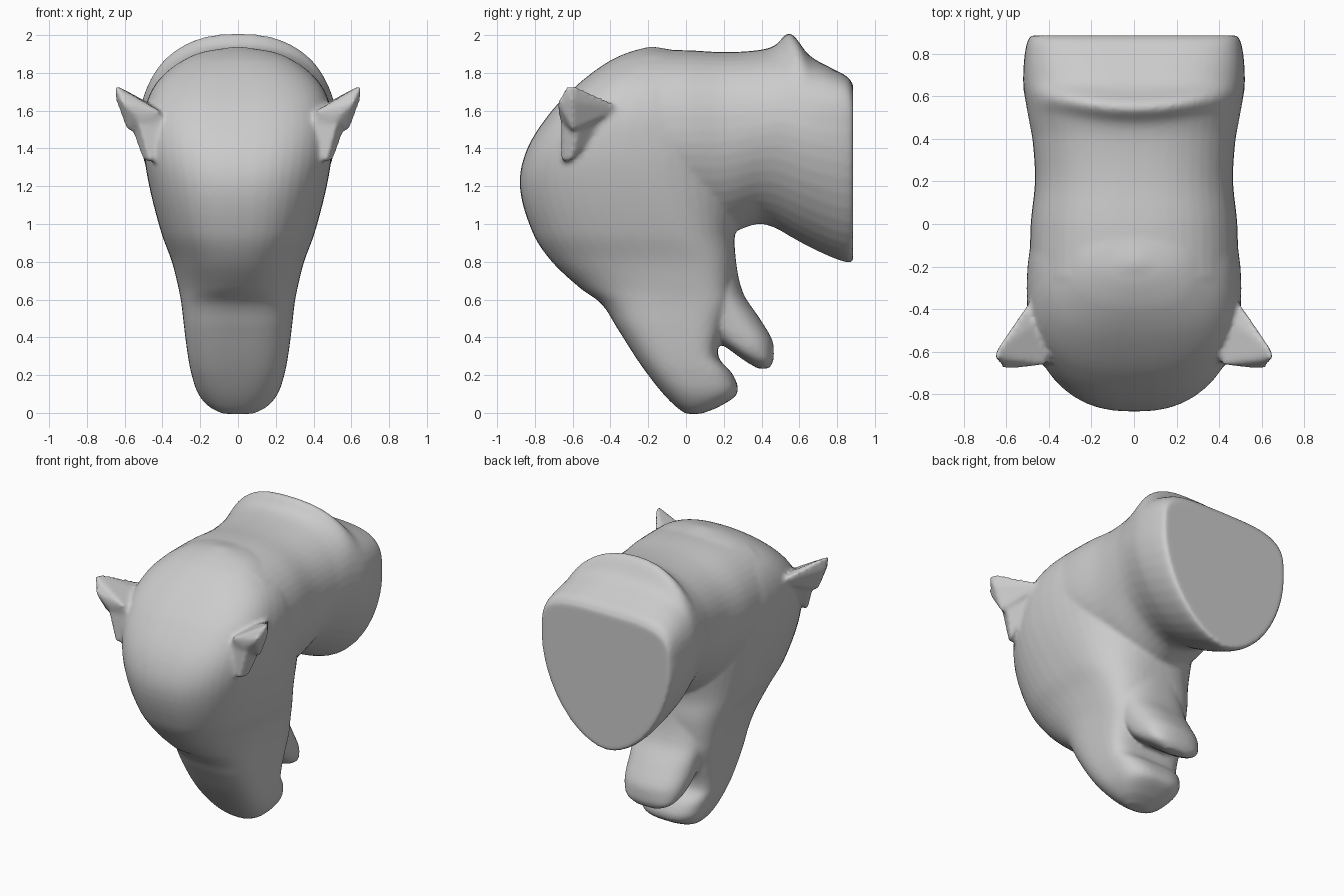
import bpy, bmesh, math
from mathutils import Vector


def spline(rows, steps=5):
    """Smooth in-betweens for rows of section values."""
    out = []
    for i in range(len(rows) - 1):
        a, b, c, d = (rows[max(0, min(len(rows) - 1, k))] for k in (i - 1, i, i + 1, i + 2))
        h = c[0] - b[0]
        for s in range(steps):
            t = s / steps
            row = []
            for p0, p1, p2, p3 in zip(a, b, c, d):
                m1 = (p2 - p0) / (c[0] - a[0]) * h
                m2 = (p3 - p1) / (d[0] - b[0]) * h
                row.append((2*t**3 - 3*t*t + 1)*p1 + (t**3 - 2*t*t + t)*m1
                           + (3*t*t - 2*t**3)*p2 + (t**3 - t*t)*m2)
            out.append(row)
    return out + [rows[-1]]


def loft(bm, rows, axis, n=48):
    """Row: position, low, widest, high, half width, low power, high power."""
    rings = []
    for pos, lo, mid, hi, w, pl, ph in spline(rows):
        ring = []
        for k in range(n):
            a = 2 * math.pi * k / n
            c, s = math.cos(a), math.sin(a)
            p = ph if s > 0 else pl
            x = math.copysign(abs(c) ** (2 / p), c) * w
            v = mid + math.copysign(abs(s) ** (2 / p), s) * ((hi - mid) if s > 0 else (mid - lo))
            if axis == 'z':
                ring.append(bm.verts.new((x, v, pos)))
            else:
                # the mane ridge bows backwards at its sides
                bow = 0.1 * (x / 0.5) ** 2 * math.exp(-((pos - 0.5) / 0.15) ** 2) if s > 0 else 0
                ring.append(bm.verts.new((x, pos + bow * max(s, 0), v)))
        rings.append(ring)
    for r, q in zip(rings, rings[1:]):
        for k in range(n):
            bm.faces.new((r[k], r[(k + 1) % n], q[(k + 1) % n], q[k]))
    bm.faces.new(rings[0])
    bm.faces.new(rings[-1])


def hull(bm, points):
    verts = [bm.verts.new(Vector(p)) for p in points]
    bmesh.ops.convex_hull(bm, input=verts)
    bmesh.ops.delete(bm, geom=[v for v in bm.verts if not v.link_faces], context='VERTS')


bm = bmesh.new()

# skull and muzzle, horizontal sections
loft(bm, [
    (-0.005, 0.00, 0.04, 0.08, 0.08, 2.2, 2.2),
    (0.03, -0.05, 0.06, 0.17, 0.15, 2.4, 2.4),
    (0.10, -0.12, 0.07, 0.27, 0.21, 2.7, 2.8),
    (0.20, -0.20, 0.03, 0.25, 0.245, 3, 3.2),
    (0.30, -0.27, -0.02, 0.17, 0.265, 3, 4),
    (0.45, -0.365, -0.05, 0.20, 0.285, 3, 4),
    (0.58, -0.45, -0.05, 0.24, 0.30, 2.8, 4),
    (0.66, -0.56, -0.05, 0.25, 0.315, 2.4, 3.5),
    (0.80, -0.71, -0.08, 0.26, 0.35, 2.4, 3),
    (0.95, -0.81, -0.15, 0.26, 0.405, 2.5, 2.5),
    (1.20, -0.88, -0.25, 0.32, 0.47, 2.5, 2.2),
    (1.40, -0.84, -0.30, 0.35, 0.50, 2.6, 2.2),
    (1.60, -0.71, -0.28, 0.30, 0.495, 2.7, 2.2),
    (1.75, -0.56, -0.22, 0.15, 0.43, 2.7, 2.2),
    (1.86, -0.41, -0.20, 0.05, 0.30, 2.4, 2.2),
    (1.91, -0.30, -0.18, -0.02, 0.19, 2, 2),
    (1.937, -0.20, -0.18, -0.16, 0.03, 2, 2)], 'z')

# neck, upright sections ending in the flat cut
loft(bm, [
    (-0.25, 1.10, 1.50, 1.92, 0.49, 2, 2.4),
    (0.00, 1.00, 1.50, 1.92, 0.485, 2, 2.4),
    (0.20, 0.95, 1.50, 1.91, 0.465, 1.9, 2.4),
    (0.38, 1.00, 1.52, 1.92, 0.475, 1.8, 2.4),
    (0.47, 0.98, 1.54, 1.945, 0.49, 1.8, 2.4),
    (0.55, 0.935, 1.53, 2.01, 0.505, 1.8, 2.3),
    (0.65, 0.88, 1.50, 1.895, 0.52, 1.8, 2.8),
    (0.78, 0.82, 1.48, 1.82, 0.515, 1.8, 3.5),
    (0.86, 0.795, 1.47, 1.775, 0.50, 1.8, 4),
    (0.885, 0.80, 1.47, 1.735, 0.485, 1.8, 4)], 'y')

# lower jaw, horizontal sections
loft(bm, [
    (0.235, 0.38, 0.41, 0.44, 0.09, 2.2, 2.2),
    (0.27, 0.32, 0.40, 0.46, 0.16, 2.4, 2.4),
    (0.32, 0.25, 0.35, 0.465, 0.20, 2.6, 2.4),
    (0.39, 0.16, 0.30, 0.455, 0.22, 2.8, 2.4),
    (0.50, 0.08, 0.22, 0.39, 0.235, 2.8, 2.4),
    (0.64, 0.02, 0.15, 0.30, 0.25, 2.5, 2.4),
    (0.85, -0.05, 0.08, 0.26, 0.26, 2.5, 2.4),
    (1.05, -0.05, 0.08, 0.26, 0.28, 2.5, 2.4)], 'z')

# ears: an upper blade and a thinner lower root on each side
for s in (-1, 1):
    blade = [(0.36, -0.40, 1.58), (0.36, -0.62, 1.45), (0.42, -0.66, 1.60), (0.53, -0.67, 1.56),
             (0.61, -0.68, 1.64), (0.655, -0.63, 1.735), (0.635, -0.58, 1.73), (0.645, -0.60, 1.65),
             (0.56, -0.50, 1.63), (0.46, -0.32, 1.61), (0.59, -0.60, 1.50)]
    root = [(0.34, -0.55, 1.50), (0.34, -0.64, 1.34), (0.47, -0.66, 1.33), (0.50, -0.61, 1.33),
            (0.53, -0.66, 1.55), (0.57, -0.57, 1.52), (0.47, -0.40, 1.57), (0.36, -0.64, 1.56)]
    for pts in (blade, root):
        hull(bm, [(s * x, y, z) for x, y, z in pts])

# fuse all parts into one smooth skin
bmesh.ops.recalc_face_normals(bm, faces=bm.faces)
me = bpy.data.meshes.new("animal_head")
bm.to_mesh(me)
bm.free()
head = bpy.data.objects.new("animal_head", me)
bpy.context.collection.objects.link(head)
rm = head.modifiers.new("fuse", 'REMESH')
rm.mode = 'VOXEL'
rm.voxel_size = 0.014
rm.use_smooth_shade = True
sm = head.modifiers.new("soften", 'SMOOTH')
sm.factor = 0.5
sm.iterations = 5
